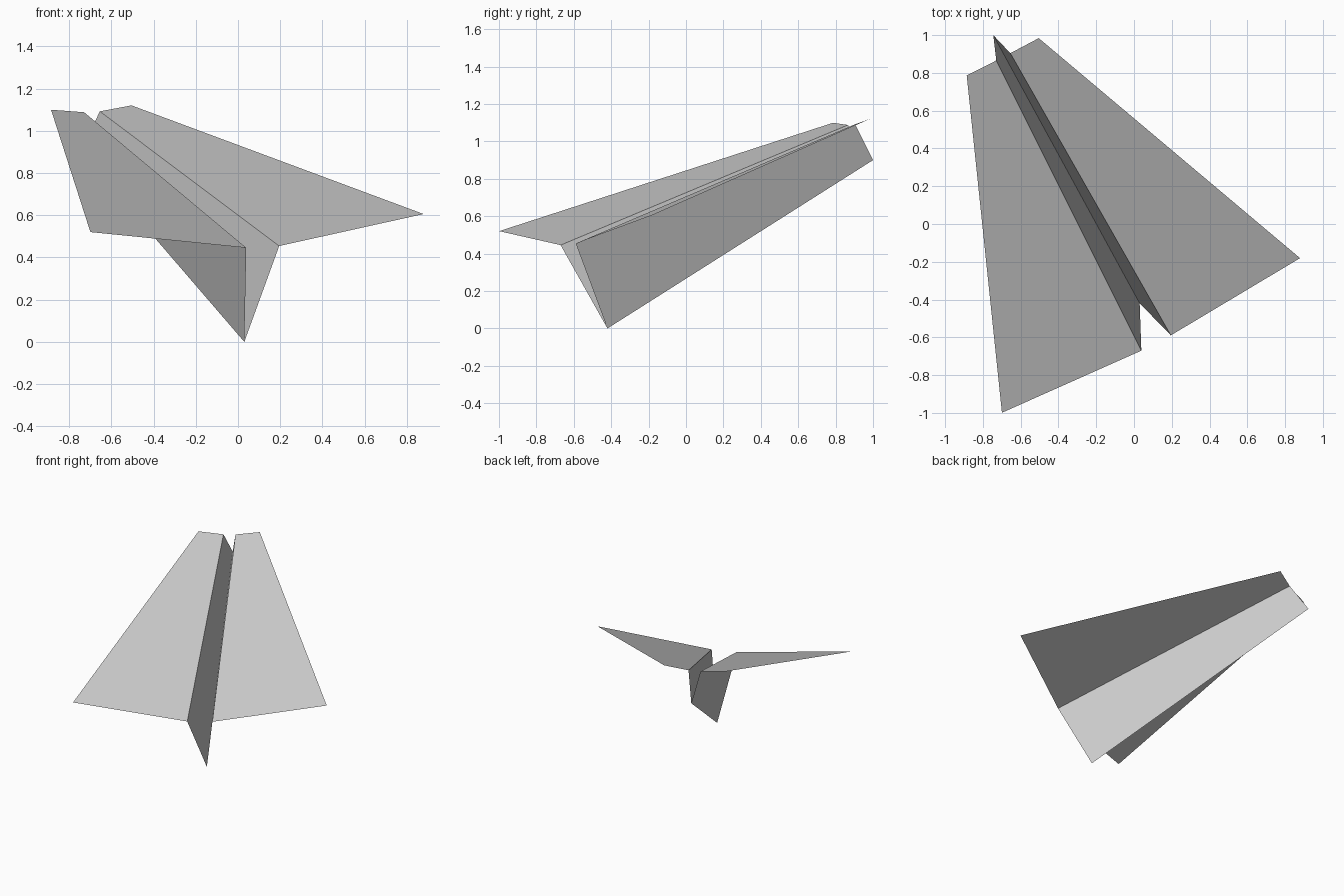
import bpy
import bmesh
from mathutils import Vector

cube = bpy.data.objects.get("Cube")
if cube:
    bpy.data.objects.remove(cube, do_unlink=True)

# Paper colour
paper = bpy.data.materials.new("light grey paper")
paper.use_nodes = True
colour = (0.6, 0.6, 0.6, 1.0)
paper.diffuse_color = colour
bsdf = next(n for n in paper.node_tree.nodes if n.type == "BSDF_PRINCIPLED")
bsdf.inputs["Base Color"].default_value = colour
bsdf.inputs["Roughness"].default_value = 0.8

# Span direction of the banked glider, and its folds as
# (front centre, front half width, rear centre, rear half width)
span = Vector((0.887, 0.46, 0.048)).normalized()
keel = (Vector((0.03, -0.42, 0.0)), 0.0, Vector((-0.745, 1.0, 0.9)), 0.0)
root = (Vector((0.117, -0.63, 0.45)), 0.088, Vector((-0.692, 0.885, 1.09)), 0.042)
tip = (Vector((0.09, -0.59, 0.563)), 0.89, Vector((-0.695, 0.885, 1.11)), 0.215)


def fold_line(fold, side):
    """Front and rear ends of a fold on one side of the glider."""
    front, front_half, rear, rear_half = fold
    return front + span * front_half * side, rear + span * rear_half * side


def sheet(name, lines):
    """Thin folded sheet running through the given fold lines."""
    bm = bmesh.new()
    rows = [[bm.verts.new(p) for p in line] for line in lines]
    for (f0, r0), (f1, r1) in zip(rows, rows[1:]):
        bm.faces.new((f0, f1, r1, r0))
    mesh = bpy.data.meshes.new(name)
    bm.to_mesh(mesh)
    bm.free()
    mesh.materials.append(paper)
    obj = bpy.data.objects.new(name, mesh)
    bpy.context.collection.objects.link(obj)
    return obj


# V-shaped keel under the wings
sheet("keel", [fold_line(root, -1), fold_line(keel, 1), fold_line(root, 1)])

# Wings
sheet("right_wing", [fold_line(tip, -1), fold_line(root, -1)])
sheet("left_wing", [fold_line(root, 1), fold_line(tip, 1)])
